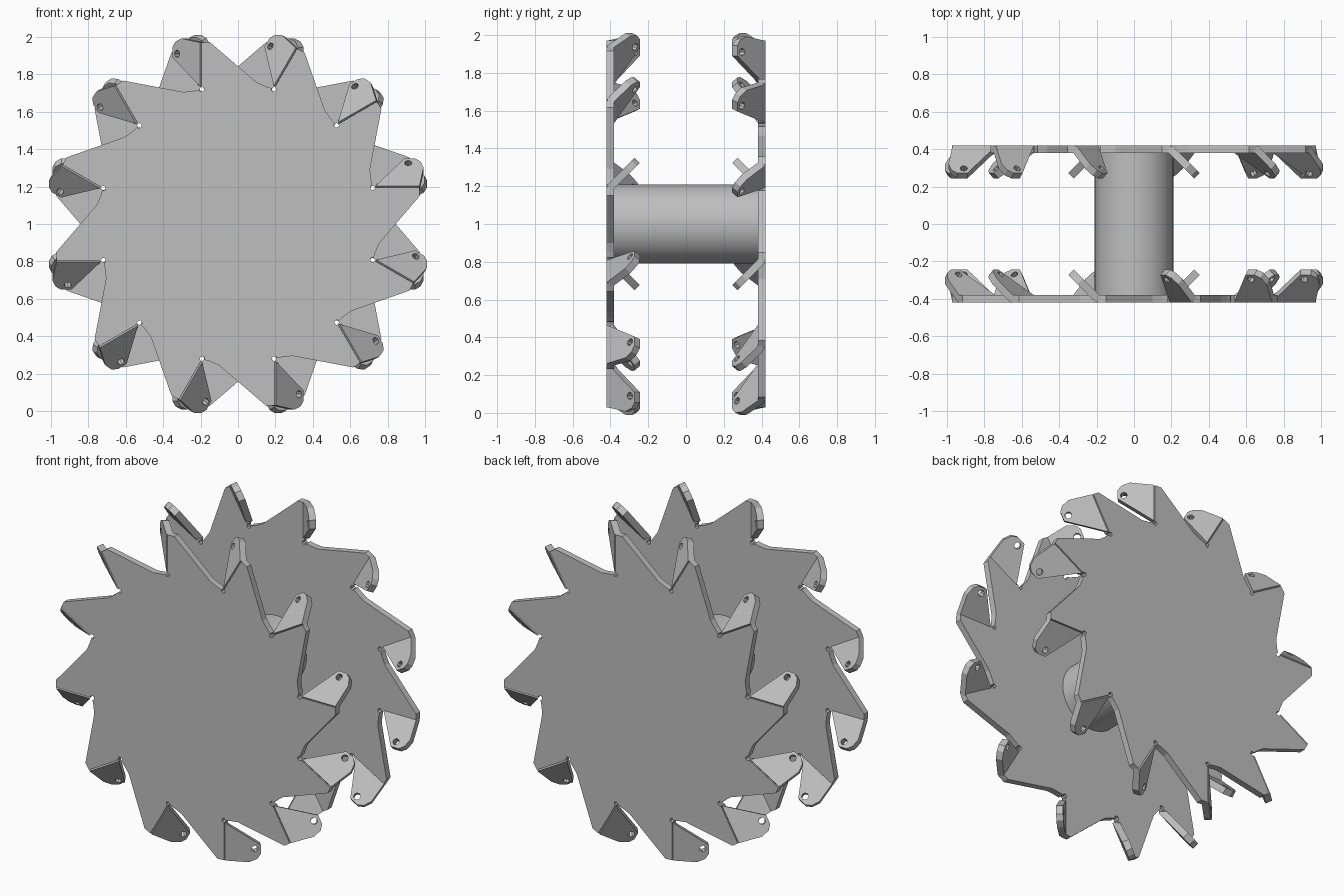
import bpy, bmesh, math
from mathutils import Matrix, Vector

cube = bpy.data.objects.get("Cube")
if cube:
    bpy.data.objects.remove(cube, do_unlink=True)

TEETH = 12
STEP = math.tau / TEETH
THICK = 0.04
PLATE_Y = -0.40
FOLD = 0.195          # sideways offset of each fold line
ROOT = 0.72           # where each fold starts
RELIEF = 0.014        # radius of the relief hole at the root

steel = bpy.data.materials.new("plain_grey_steel")
steel.use_nodes = True
grey = (0.52, 0.52, 0.52, 1)
steel.diffuse_color = grey
steel.node_tree.nodes["Principled BSDF"].inputs["Base Color"].default_value = grey


def sheet(name, loops):
    """Flat sheet in the XZ plane, centred on y = 0, with later loops as holes."""
    bm = bmesh.new()
    edges = []
    for loop in loops:
        vs = [bm.verts.new((x, -THICK / 2, z)) for x, z in loop]
        edges += [bm.edges.new((a, b)) for a, b in zip(vs, vs[1:] + vs[:1])]
    bmesh.ops.triangle_fill(bm, edges=edges, use_beauty=True)
    bmesh.ops.dissolve_limit(bm, angle_limit=0.01, verts=bm.verts[:], edges=bm.edges[:])
    ext = bmesh.ops.extrude_face_region(bm, geom=bm.faces[:])
    moved = [g for g in ext["geom"] if isinstance(g, bmesh.types.BMVert)]
    bmesh.ops.translate(bm, verts=moved, vec=(0, THICK, 0))
    bmesh.ops.recalc_face_normals(bm, faces=bm.faces[:])
    mesh = bpy.data.meshes.new(name)
    bm.to_mesh(mesh)
    bm.free()
    mesh.materials.append(steel)
    return mesh


def place(name, mesh, matrix):
    ob = bpy.data.objects.new(name, mesh)
    bpy.context.collection.objects.link(ob)
    ob.matrix_world = matrix
    return ob


# Saw-toothed disc outline: slanted back, tip, straight fold, round relief notch
tooth = [(0.735, -0.15), (0.757, -0.10), (0.842, 0), (0.972, 0.15), (0.97, FOLD)]
for i in range(6):
    a = -math.radians(260) * i / 5
    tooth.append((ROOT + RELIEF * math.cos(a), FOLD + RELIEF * math.sin(a)))
outline = []
for k in range(TEETH):
    c, s = math.cos(k * STEP), math.sin(k * STEP)
    outline += [(x * c - z * s, x * s + z * c) for x, z in tooth]
disc_mesh = sheet("toothed_disc", [outline])

# Bent fin with a bolt hole
fin_outline = [(0.735, -0.008), (0.89, 0.2), (0.945, 0.2), (0.975, 0.178),
               (0.992, 0.13), (0.97, -0.008)]
bolt_hole = [(0.91 + 0.02 * math.cos(i * math.tau / 8),
              0.165 + 0.02 * math.sin(i * math.tau / 8)) for i in range(8)]
fin_mesh = sheet("bent_fin", [fin_outline, bolt_hole])
bend = Matrix.Translation((0, 0, FOLD)) @ Matrix.Rotation(math.radians(45), 4, 'X')
if (bend.to_3x3() @ Vector((0, 0, 1))).y < 0:
    bend = Matrix.Translation((0, 0, FOLD)) @ Matrix.Rotation(math.radians(-45), 4, 'X')

# Both wheels: the back one is the front one turned half round
for side, turn in (("front", 0), ("back", math.pi)):
    base = (Matrix.Translation((0, 0, 1)) @ Matrix.Rotation(turn, 4, 'Z')
            @ Matrix.Translation((0, PLATE_Y, 0)))
    place(side + "_disc", disc_mesh, base)
    for k in range(TEETH):
        place(f"{side}_fin_{k + 1}", fin_mesh,
              base @ Matrix.Rotation(-k * STEP, 4, 'Y') @ bend)

# Hub drum between the discs
bpy.ops.mesh.primitive_cylinder_add(vertices=64, radius=0.21, depth=0.78,
                                    location=(0, 0, 1), rotation=(math.pi / 2, 0, 0))
hub = bpy.context.object
hub.name = "hub_drum"
hub.data.materials.append(steel)
bpy.ops.object.shade_smooth_by_angle(angle=math.radians(35))
